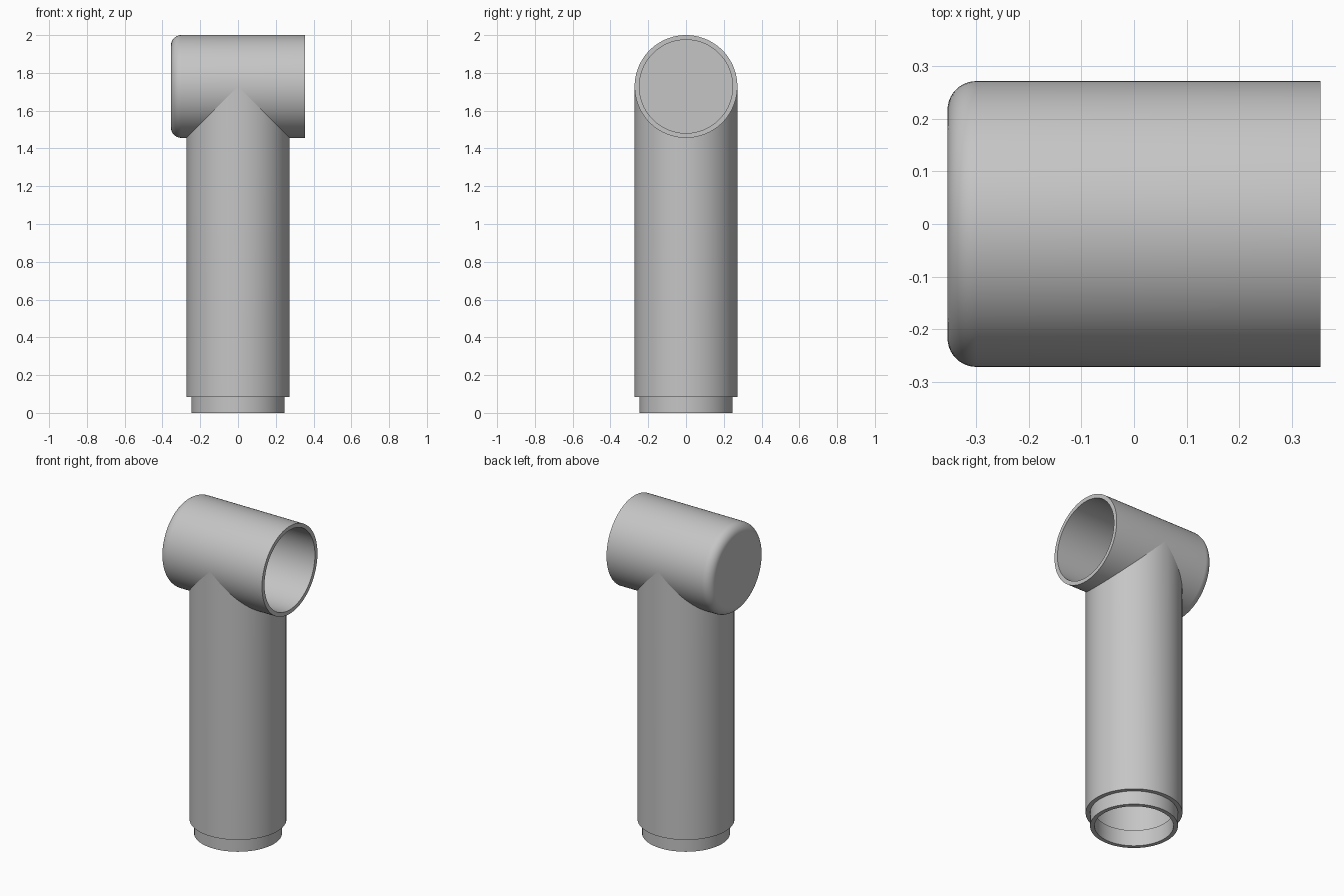
import bpy, bmesh
from math import sin, cos, pi, sqrt, radians

cube = bpy.data.objects.get("Cube")
if cube:
    bpy.data.objects.remove(cube, do_unlink=True)

SEGMENTS = 96
R, BORE, LIP = 0.272, 0.247, 0.222    # outer, inner and spigot bore radii
AXIS_Z = 1.728                        # height of the cross pipe's axis
HALF = 0.355                          # half length of the cross pipe
FILLET = 0.055

grey = bpy.data.materials.new("light_grey_plastic")
grey.use_nodes = True
color = (0.56, 0.56, 0.56, 1)
grey.diffuse_color = color
grey.node_tree.nodes["Principled BSDF"].inputs["Base Color"].default_value = color


def lathe(name, profile, place, cap_ends=False):
    """Spin (radius, height) points; place maps radius, angle, height to xyz."""
    bm = bmesh.new()
    rings = [[bm.verts.new(place(r, 2 * pi * i / SEGMENTS, h))
              for i in range(SEGMENTS)] for r, h in profile]
    for a, b in zip(rings, rings[1:]):
        for i in range(SEGMENTS):
            j = (i + 1) % SEGMENTS
            bm.faces.new((a[i], a[j], b[j], b[i]))
    if cap_ends:
        bm.faces.new(rings[0])
        bm.faces.new(rings[-1])
    bmesh.ops.recalc_face_normals(bm, faces=bm.faces)
    mesh = bpy.data.meshes.new(name)
    bm.to_mesh(mesh)
    bm.free()
    mesh.materials.append(grey)
    obj = bpy.data.objects.new(name, mesh)
    bpy.context.collection.objects.link(obj)
    bpy.ops.object.select_all(action='DESELECT')
    obj.select_set(True)
    bpy.context.view_layer.objects.active = obj
    bpy.ops.object.shade_smooth_by_angle(angle=radians(30))
    return obj


def along_x(r, a, h):
    return (h, r * cos(a), AXIS_Z + r * sin(a))


def upright(r, a, h):
    # A height of None trims the wall to the underside of the cross pipe
    y = r * sin(a)
    if h is None:
        h = AXIS_Z - sqrt(max(R * R - y * y, 0))
    return (r * cos(a), y, h)


# Cross pipe: closed rounded end at -x, open mouth at +x
rounded = [(R - FILLET + FILLET * sin(t), -HALF + FILLET - FILLET * cos(t))
           for t in (pi / 2 * k / 10 for k in range(11))]
lathe("cross_pipe",
      rounded + [(R, HALF), (BORE, HALF), (BORE, -HALF + 0.03)],
      along_x, cap_ends=True)

# Stem: hollow tube with a narrower spigot at the foot and a saddle-cut top
lathe("stem_with_spigot",
      [(BORE, None), (BORE, 0.10), (LIP, 0.10), (LIP, 0), (BORE, 0),
       (BORE, 0.085), (R, 0.085), (R, None)],
      upright)
